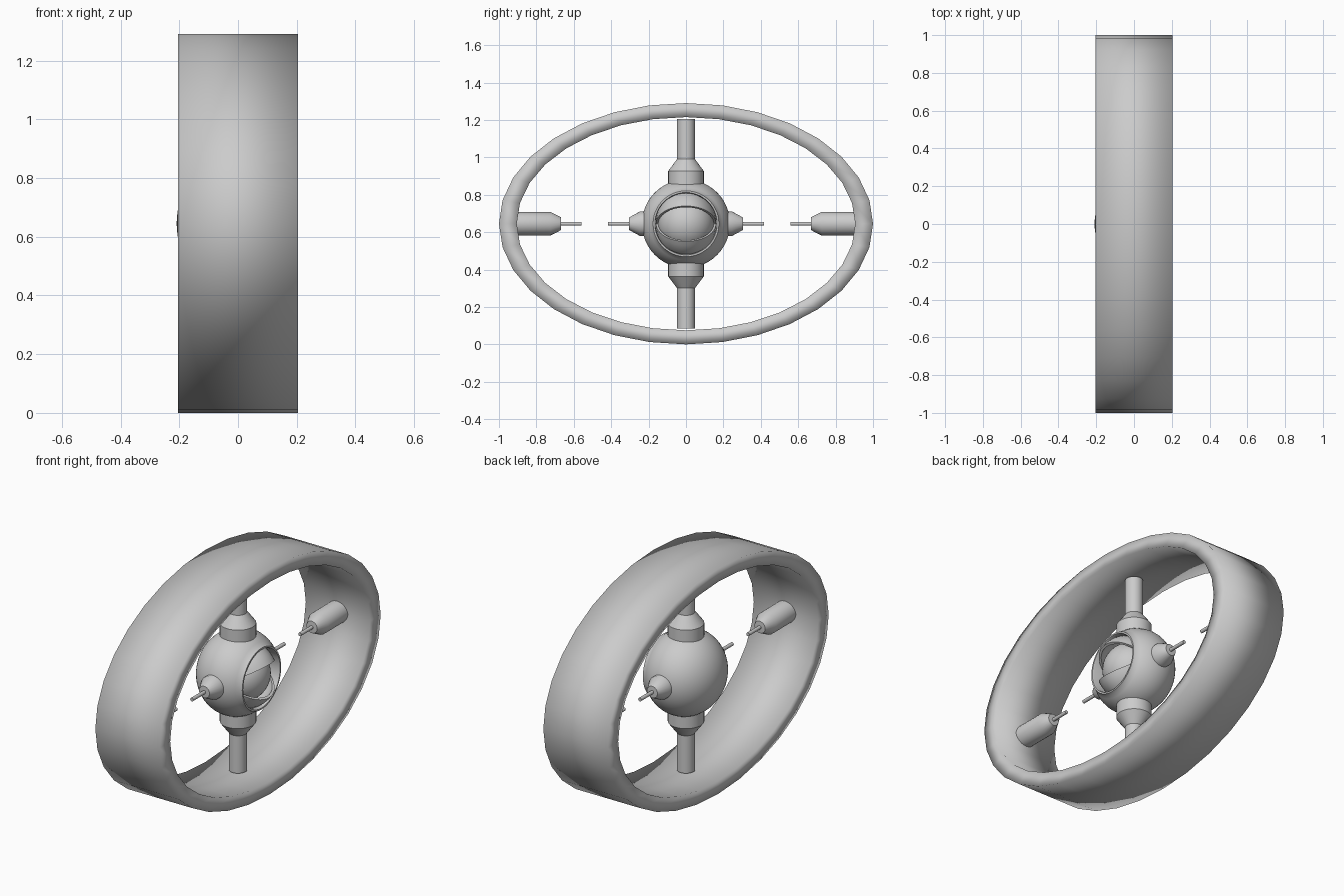
import bpy, bmesh, math
from mathutils import Matrix, Vector

cube = bpy.data.objects.get("Cube")
if cube:
    bpy.data.objects.remove(cube)

CENTER = Vector((0, 0, 0.645))

grey = bpy.data.materials.new("plain_grey")
grey.use_nodes = True
grey.diffuse_color = (0.6, 0.6, 0.6, 1)
grey.node_tree.nodes["Principled BSDF"].inputs["Base Color"].default_value = (0.6, 0.6, 0.6, 1)


def finish(name, bm, sharp_angle=None):
    """Turn a bmesh into a smooth shaded object."""
    bmesh.ops.remove_doubles(bm, verts=bm.verts, dist=1e-5)
    bmesh.ops.recalc_face_normals(bm, faces=bm.faces)
    mesh = bpy.data.meshes.new(name)
    bm.to_mesh(mesh)
    bm.free()
    mesh.materials.append(grey)
    obj = bpy.data.objects.new(name, mesh)
    bpy.context.collection.objects.link(obj)
    bpy.ops.object.select_all(action="DESELECT")
    obj.select_set(True)
    bpy.context.view_layer.objects.active = obj
    if sharp_angle is None:
        bpy.ops.object.shade_smooth()
    else:
        bpy.ops.object.shade_smooth_by_angle(angle=math.radians(sharp_angle))
    return obj


def lathe(name, profile, axis, steps=32, sharp_angle=35):
    """Spin (radius, distance) points round an axis through the centre."""
    bm = bmesh.new()
    verts = [bm.verts.new((r, 0, d)) for r, d in profile]
    edges = [bm.edges.new(pair) for pair in zip(verts, verts[1:])]
    bmesh.ops.spin(bm, geom=verts + edges, axis=(0, 0, 1), cent=(0, 0, 0),
                   angle=math.tau, steps=steps, use_duplicate=False)
    turn = Vector(axis).to_track_quat("Z", "Y").to_matrix().to_4x4()
    bm.transform(Matrix.Translation(CENTER) @ turn)
    return finish(name, bm, sharp_angle)


# Wide oval ring with a rectangular section, softly shaded all over
bm = bmesh.new()
section = [(1.0, 0.645, -0.204), (1.0, 0.645, 0.204),
           (0.905, 0.57, 0.204), (0.905, 0.57, -0.204)]
SEGMENTS = 32
loops = []
for i in range(SEGMENTS):
    a = math.tau * i / SEGMENTS
    loops.append([bm.verts.new((x, ry * math.cos(a), CENTER.z + rz * math.sin(a)))
                  for ry, rz, x in section])
for i, loop in enumerate(loops):
    following = loops[(i + 1) % SEGMENTS]
    for j in range(4):
        k = (j + 1) % 4
        bm.faces.new((loop[j], loop[k], following[k], following[j]))
finish("outer_ring", bm)

# Hollow central ball with a lipped round opening on the +x side
BALL, DEPTH = 0.236, 0.209
shell = []
for i in range(25):
    a = math.radians(180 - i * 130 / 24)
    shell.append((BALL * math.sin(a), DEPTH * math.cos(a)))
lip = [(0.176, 0.150), (0.167, 0.150), (0.163, 0.140), (0.163, 0.0), (0, -0.02)]
lathe("central_ball", shell + lip, (1, 0, 0), 48)

# Eyeball inside the opening
EYE_X = 0.025
eye = [(0.15 * math.sin(a), EYE_X + 0.15 * math.cos(a))
       for a in (math.pi * i / 20 for i in range(21))]
lathe("eyeball", eye, (1, 0, 0))

# Two eyelids: thick wedges of a spherical shell hinged on the y axis
for name, side in (("upper_eyelid", 1), ("lower_eyelid", -1)):
    bm = bmesh.new()
    rows = 10
    grids = []
    for radius in (0.201, 0.186):
        grid = []
        for i in range(rows + 1):
            tilt = side * math.radians(30 + 80 * i / rows)
            row = []
            for j in range(25):
                a = math.pi * j / 24
                reach = radius * math.sin(a)
                # squeeze the hinge ends so the lid stays inside the opening
                point = Vector((EYE_X + reach * math.cos(tilt),
                                -0.8 * radius * math.cos(a),
                                0.82 * reach * math.sin(tilt) * 1.15))
                row.append(bm.verts.new(CENTER + point))
            grid.append(row)
        grids.append(grid)
        for i in range(rows):
            for j in range(24):
                bm.faces.new((grid[i][j], grid[i][j + 1], grid[i + 1][j + 1], grid[i + 1][j]))
    for i in (0, rows):
        for j in range(24):
            bm.faces.new((grids[0][i][j], grids[0][i][j + 1],
                          grids[1][i][j + 1], grids[1][i][j]))
    finish(name, bm, 35)

# Vertical posts with a flared collar on the ball
post = [(0, 0.17), (0.095, 0.17), (0.095, 0.282), (0.048, 0.345), (0.048, 0.56), (0, 0.56)]
for name, z in (("upper_post", 1), ("lower_post", -1)):
    lathe(name, post, (0, 0, z))

# Small emitters on the ball and larger ones on the ring, pointing at each other
small = [(0, 0.19), (0.066, 0.19), (0.066, 0.245), (0.033, 0.305),
         (0.01, 0.306), (0.01, 0.418), (0, 0.418)]
large = [(0, 0.93), (0.063, 0.93), (0.063, 0.725), (0.034, 0.668),
         (0.01, 0.667), (0.01, 0.56), (0, 0.56)]
for side, y in (("front", -1), ("back", 1)):
    lathe(side + "_ball_emitter", small, (0, y, 0), 24)
    lathe(side + "_ring_emitter", large, (0, y, 0), 24)
